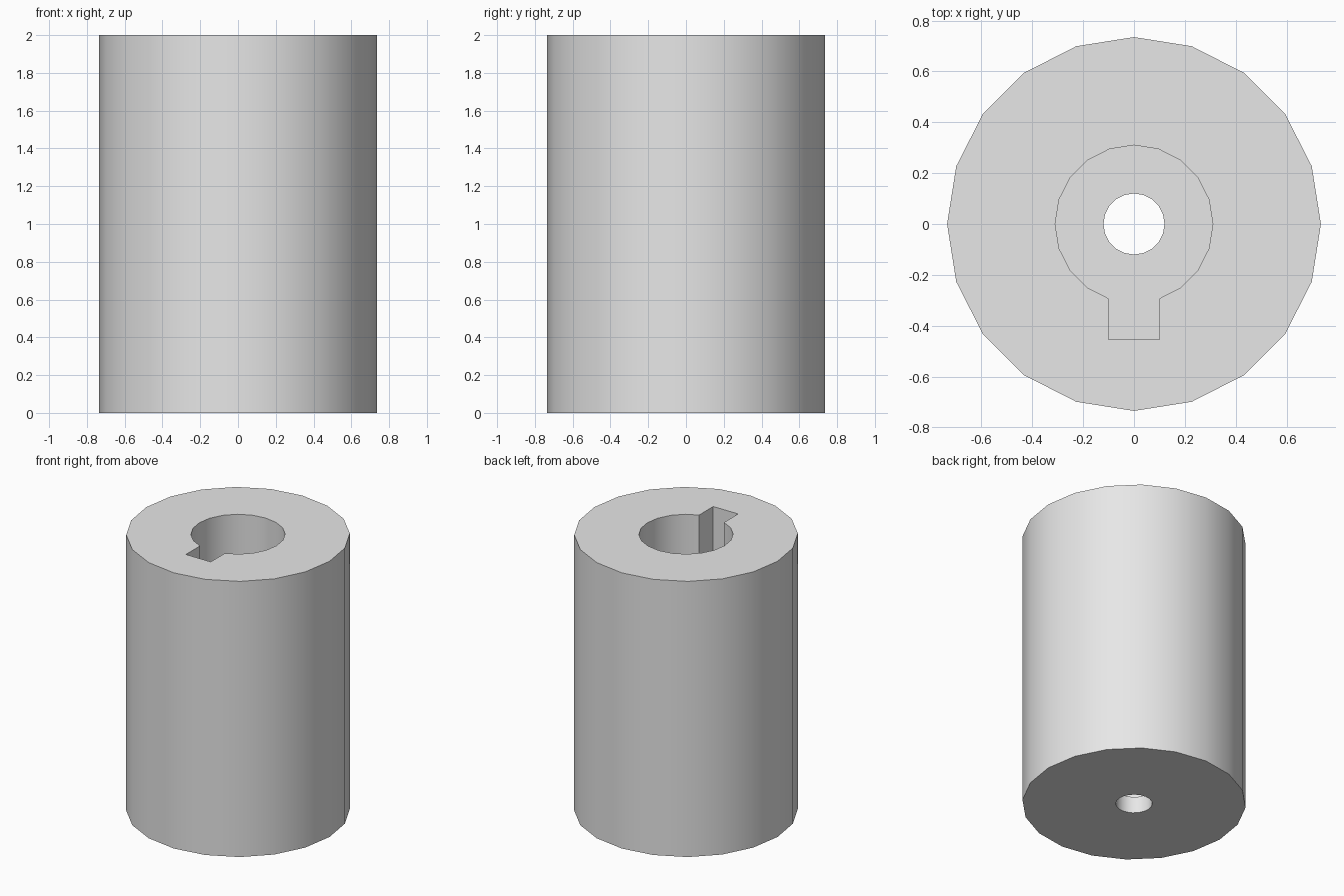
import bpy
import bmesh
from math import cos, sin, pi, sqrt

SIDES = 20
HEIGHT = 2.0
OUTER_R = 0.735
BORE_R = 0.31
HOLE_R = 0.12
FLOOR = 0.12           # thickness under the bore
KEY_HALF = 0.1         # half width of the keyway
KEY_Y = -0.455         # outer wall of the keyway

cube = bpy.data.objects.get("Cube")
if cube:
    bpy.data.objects.remove(cube, do_unlink=True)

grey = bpy.data.materials.new("plain grey")
grey.use_nodes = True
grey.diffuse_color = (0.8, 0.8, 0.8, 1)
grey.node_tree.nodes["Principled BSDF"].inputs["Base Color"].default_value = grey.diffuse_color


def ring(radius):
    return [(radius * cos(2 * pi * i / SIDES), radius * sin(2 * pi * i / SIDES))
            for i in range(SIDES)]


def prism(name, profile, bottom, top):
    """Extrude a counter-clockwise outline from bottom to top."""
    bm = bmesh.new()
    face = bm.faces.new([bm.verts.new((x, y, bottom)) for x, y in profile])
    grown = bmesh.ops.extrude_face_region(bm, geom=[face], use_keep_orig=True)
    verts = [v for v in grown["geom"] if isinstance(v, bmesh.types.BMVert)]
    bmesh.ops.translate(bm, verts=verts, vec=(0, 0, top - bottom))
    bmesh.ops.recalc_face_normals(bm, faces=bm.faces)
    mesh = bpy.data.meshes.new(name)
    bm.to_mesh(mesh)
    bm.free()
    mesh.materials.append(grey)
    obj = bpy.data.objects.new(name, mesh)
    bpy.context.collection.objects.link(obj)
    return obj


# Keyed bore outline: a ring opened at the front by a square slot
points = ring(BORE_R)
front = [i for i, (x, y) in enumerate(points) if y < 0 and abs(x) < KEY_HALF]
(x0, y0), (x1, y1) = points[front[0] - 1], points[front[0]]
key_top = y0 + (y1 - y0) * (-KEY_HALF - x0) / (x1 - x0)
slot = [(-KEY_HALF, key_top), (-KEY_HALF, KEY_Y), (KEY_HALF, KEY_Y), (KEY_HALF, key_top)]
keyed_bore = points[:front[0]] + slot + points[front[-1] + 1:]

# Solid body and the two cutters
body = prism("sleeve_body", ring(OUTER_R), 0, HEIGHT)
cutters = [prism("keyed_bore_cutter", keyed_bore, FLOOR, HEIGHT + 0.2),
           prism("floor_hole_cutter", ring(HOLE_R), -0.2, FLOOR + 0.2)]

bpy.ops.object.select_all(action="DESELECT")
body.select_set(True)
bpy.context.view_layer.objects.active = body
for cutter in cutters:
    cutter.hide_render = True
    cut = body.modifiers.new(cutter.name, "BOOLEAN")
    cut.operation = "DIFFERENCE"
    cut.solver = "EXACT"
    cut.object = cutter
    bpy.ops.object.modifier_apply(modifier=cut.name)
    bpy.data.objects.remove(cutter, do_unlink=True)

# Round walls smooth, rims and slot corners sharp
bpy.ops.object.shade_smooth_by_angle(angle=pi / 6)
